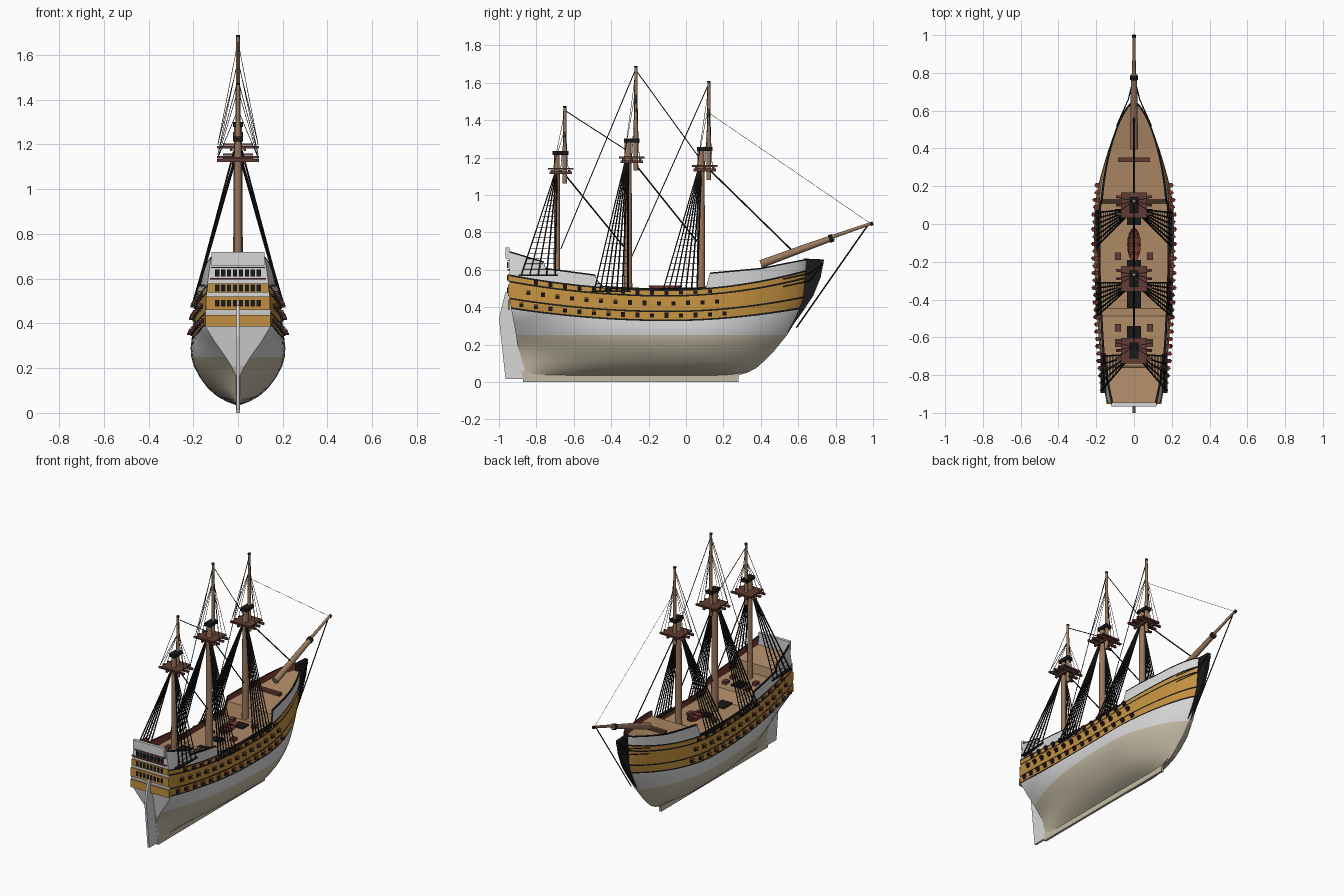
import bpy, bmesh, math
from mathutils import Vector, Matrix

cube = bpy.data.objects.get("Cube")
if cube:
    bpy.data.objects.remove(cube)


def material(name, r, g, b):
    m = bpy.data.materials.new(name)
    m.use_nodes = True
    m.diffuse_color = (r, g, b, 1)
    m.node_tree.nodes["Principled BSDF"].inputs["Base Color"].default_value = (r, g, b, 1)
    return m


GREY = material("pale grey", .68, .68, .68)
BEIGE = material("bottom beige", .56, .5, .38)
OCHRE = material("ochre", .54, .28, .05)
BLACK = material("black", .01, .01, .01)
DECK = material("deck tan", .42, .25, .13)
WOOD = material("mast wood", .32, .19, .11)
RED = material("dull red", .2, .04, .03)
BROWN = material("dark brown", .12, .045, .035)


def lerp(points, v):
    """Piecewise linear lookup."""
    if v <= points[0][0]:
        return points[0][1]
    for (a, p), (b, q) in zip(points, points[1:]):
        if v <= b:
            return p + (q - p) * (v - a) / (b - a)
    return points[-1][1]


def add_object(name, bm, mats, smooth=False):
    bmesh.ops.recalc_face_normals(bm, faces=bm.faces[:])
    me = bpy.data.meshes.new(name)
    bm.to_mesh(me)
    bm.free()
    for m in mats:
        me.materials.append(m)
    ob = bpy.data.objects.new(name, me)
    bpy.context.collection.objects.link(ob)
    if smooth:
        bpy.ops.object.select_all(action='DESELECT')
        ob.select_set(True)
        bpy.context.view_layer.objects.active = ob
        bpy.ops.object.shade_smooth_by_angle(angle=math.radians(35))
    return ob


def boxes(name, items, mat):
    bm = bmesh.new()
    for c, s in items:
        bmesh.ops.create_cube(bm, size=1, matrix=Matrix.Translation(c) @ Matrix.Diagonal((*s, 1)))
    return add_object(name, bm, [mat])


def spar(name, a, b, r1, r2, mat, sides=12):
    a, b = Vector(a), Vector(b)
    rot = (b - a).to_track_quat('Z', 'Y').to_matrix().to_4x4()
    bm = bmesh.new()
    bmesh.ops.create_cone(bm, cap_ends=True, segments=sides, radius1=r1, radius2=r2,
                          depth=(b - a).length, matrix=Matrix.Translation((a + b) / 2) @ rot)
    return add_object(name, bm, [mat], True)


def plate(name, outline, thick, mat):
    """Side-profile (y, z) outline given thickness across x."""
    bm = bmesh.new()
    f = bm.faces.new([bm.verts.new((-thick / 2, y, z)) for y, z in outline])
    ext = bmesh.ops.extrude_face_region(bm, geom=[f])
    bmesh.ops.translate(bm, vec=(thick, 0, 0),
                        verts=[v for v in ext["geom"] if isinstance(v, bmesh.types.BMVert)])
    return add_object(name, bm, [mat])


def ropes(name, lines, radius):
    cu = bpy.data.curves.new(name, 'CURVE')
    cu.dimensions = '3D'
    cu.bevel_depth = radius
    cu.bevel_resolution = 0
    for line in lines:
        sp = cu.splines.new('POLY')
        sp.points.add(len(line) - 1)
        for p, co in zip(sp.points, line):
            p.co = (*co, 1)
    cu.materials.append(BLACK)
    ob = bpy.data.objects.new(name, cu)
    bpy.context.collection.objects.link(ob)


# Hull shape rules: section, stern section, stem and stern profiles
MID = [(.035, .01), (.05, .05), (.075, .095), (.11, .135), (.16, .172), (.21, .198), (.25, .209),
       (.29, .212), (.35, .205), (.42, .197), (.5, .187), (.6, .178), (.72, .165)]
STERN = [(.035, .004), (.17, .006), (.25, .055), (.38, .148), (.46, .146), (.58, .137), (.72, .117)]
STEM = [(.035, .28), (.06, .36), (.14, .45), (.25, .54), (.35, .6), (.45, .635), (.65, .65)]
POST = [(.035, .87), (.45, .945)]
TOP = [(-.95, .7), (-.765, .645), (-.755, .61), (-.49, .575), (-.45, .5), (.11, .505),
       (.13, .585), (.4, .61), (.65, .66)]
FLOOR = [(-.95, .64), (-.765, .605), (-.755, .545), (-.49, .53), (-.45, .465), (.11, .465),
         (.13, .55), (.4, .57), (.65, .615)]


def half(u, z):
    if u > 0:
        return lerp(MID, z) * max(0, 1 - u * u) ** (.95 - .5 * z)
    k = abs(u) ** (2 + 3 * z)
    return lerp(MID, z) * (1 - k) + lerp(STERN, z) * k


def breadth(y, z):
    return half(y / lerp(STEM if y > 0 else POST, z), z)


def band(y, f):
    """Height inside the painted band, f from 0 (low edge) to 1 (high edge)."""
    c = ((y + .1) / (.75 if y > -.1 else .85)) ** 2
    low = .325 + .065 * c
    high = .495 + (.105 if y > -.1 else .08) * c
    return low + (high - low) * f


# Hull, inner bulwark and decks as one half shell, mirrored
STRIPES = [(0, BLACK), (.05, OCHRE), (.28, BLACK), (.33, OCHRE), (.77, BLACK), (.82, OCHRE),
           (.95, BLACK), (1, GREY)]
mats = [GREY, BEIGE, OCHRE, BLACK, DECK, RED]
stations = sorted([-.95 + .04 * i for i in range(40)] + [p[0] for p in TOP[1:-1]] + [.62, .635, .645, .65])
bm = bmesh.new()
columns = []
for y in stations:
    u = y / (.65 if y > 0 else .95)
    rows = [(p[0], BEIGE) for p in MID[:6]] + [(.25, GREY), (.25 + (band(y, 0) - .25) * .5, GREY)]
    rows += [(band(y, f), m) for f, m in STRIPES]
    top = max(lerp(TOP, y), band(y, 1) + .006)
    floor = min(lerp(FLOOR, y), top - .02)
    col = []
    for z, m in rows + [(top - .008, BLACK), (top, BLACK)]:
        col.append((bm.verts.new((half(u, z), u * lerp(STEM if u > 0 else POST, z), z)), m))
    yy = col[-1][0].co.y
    col.append((bm.verts.new((max(0, half(u, top) - .01), yy, top)), RED))
    col.append((bm.verts.new((max(0, half(u, floor) - .01), yy, floor)), DECK))
    col.append((bm.verts.new((0, yy, floor)), DECK))
    columns.append(col)
for a, b in zip(columns, columns[1:]):
    for i in range(len(a) - 1):
        f = bm.faces.new((a[i][0], b[i][0], b[i + 1][0], a[i + 1][0]))
        f.material_index = mats.index(a[i][1])
# Flat transom closing the stern
outer = [v for v, m in columns[0][:-3]]
centre = [bm.verts.new((0, v.co.y, v.co.z)) for v in outer]
for i in range(len(outer) - 1):
    f = bm.faces.new((outer[i], outer[i + 1], centre[i + 1], centre[i]))
    f.material_index = 1 if outer[i].co.z < .2 else 0
bmesh.ops.remove_doubles(bm, verts=bm.verts[:], dist=.0002)
hull = add_object("hull", bm, mats, True)
hull.modifiers.new("Mirror", 'MIRROR')

# Stern decoration, taffrail and windows
boxes("stern_bands", [((0, -.948, z), (w * 2, .009, h)) for z, h, w in
                      ((.412, .052, .146), (.49, .06, .143), (.558, .04, .137))], OCHRE)
boxes("stern_windows", [((x * .0265, -.952, z), (.019, .008, .03)) for z in (.49, .558, .625)
                        for x in (-3.5, -2.5, -1.5, -.5, .5, 1.5, 2.5, 3.5)], BLACK)
boxes("stern_sills", [((0, -.95, z), (w, .01, .006)) for z, w in ((.6, .25), (.65, .24))], RED)
boxes("taffrail", [((0, -.955, .69), (.236, .02, .06))], GREY)

# Keel, rudder and stem
plate("keel", [(-.87, 0), (.28, 0), (.28, .035), (.34, .06), (-.88, .06)], .016, BEIGE)
plate("sternpost", [(-.87, 0), (-.85, .2), (-.93, .5), (-.955, .5)], .016, GREY)
plate("rudder", [(-.965, .015), (-.87, .015), (-.945, .48), (-.965, .48), (-1, .34)], .014, GREY)
plate("stem", [(.54, .26), (.62, .37), (.68, .46), (.72, .56), (.738, .655), (.63, .66),
               (.625, .44), (.58, .34)], .024, BLACK)

# Gun ports, lids and barrels
ports, lids, barrels = [], [], []
for s in (-1, 1):
    for row, f in enumerate((.165, .55, .885)):
        for i in range(15 - row):
            y = -.88 + .0775 * (i + row * .5)
            z = band(y, f)
            x = breadth(y, z)
            ports.append(((s * x, y, z), (.014, .022, .02)))
            lids.append(((s * (x + .008), y, z + .013), (.02, .022, .004)))
            barrels.append(((s * (x + .009), y, z), (.028, .008, .008)))
boxes("gun_ports", ports, BLACK)
boxes("gun_port_lids", lids, RED)
boxes("gun_barrels", barrels, BROWN)

# Masts: name, y, foot, cap height, platform height, topmast foot and head, shroud range, shroud base
MASTS = [("fore", .08, .5, 1.245, 1.155, 1.08, 1.61, .06, -.12, .5, 7),
         ("main", -.31, .46, 1.29, 1.2, 1.13, 1.69, -.31, -.49, .49, 7),
         ("mizzen", -.69, .54, 1.225, 1.14, 1.06, 1.475, -.7, -.88, .575, 5)]
shrouds, ratlines, upper, channels = [], [], [], []
for name, y, foot, cap, plat, tfoot, head, s0, s1, base, n in MASTS:
    r = .018 if name == "mizzen" else .023
    spar(name + "_lower_mast", (0, y, foot), (0, y, cap), r, r * .8, WOOD)
    spar(name + "_topmast", (0, y + .042, tfoot), (0, y + .042, head), .013, .008, WOOD)
    spar(name + "_topmast_button", (0, y + .042, head - .01), (0, y + .042, head), .01, .01, BLACK)
    boxes(name + "_mast_cap", [((0, y + .02, cap), (.045, .085, .022))], BLACK)
    boxes(name + "_top", [((0, y + .02, plat), (.135, .135, .01))]
          + [((0, y + .02 + d, plat - .012), (.19, .014, .012)) for d in (-.045, 0, .045)]
          + [((s * .03, y + .02, plat - .022), (.012, .12, .014)) for s in (-1, 1)], BROWN)
    for s in (-1, 1):
        x0 = breadth((s0 + s1) / 2, base) + .012
        channels.append(((s * (x0 - .008), (s0 + s1) / 2, base - .005), (.028, s0 - s1 + .03, .008)))
        feet = [Vector((s * x0, s0 + (s1 - s0) * i / (n - 1), base)) for i in range(n)]
        peak = Vector((s * .018, y, plat - .03))
        shrouds += [(f, peak + Vector((0, -.003 * i, 0))) for i, f in enumerate(feet)]
        for k in range(1, 17):
            ratlines.append([f.lerp(peak, k / 19) for f in feet])
        for d in (-.04, 0, .04):
            upper.append(((s * .09, y + .02 + d, plat), (0, y + .042, head - .12)))
        upper.append(((s * .09, y - .02, plat), (0, y + .042, head - .03)))
ropes("shrouds", shrouds, .0042)
ropes("ratlines", ratlines, .0013)
ropes("topmast_shrouds", upper, .0015)
boxes("channels", channels, BLACK)

# Bowsprit
spar("bowsprit", (0, .4, .63), (0, .79, .773), .022, .016, WOOD)
spar("jib_boom", (0, .6, .712), (0, .99, .848), .012, .008, WOOD)
spar("bowsprit_cap", (0, .765, .764), (0, .785, .771), .021, .021, BLACK)
spar("jib_boom_end", (0, .985, .843), (0, 1, .849), .01, .01, BLACK)

# Stays
ropes("lower_stays", [((0, .12, 1.14), (0, .57, .7)), ((0, -.26, 1.15), (0, .06, .75)),
                      ((0, -.64, 1.1), (0, -.33, .72)), ((0, .97, .835), (0, .59, .29))], .004)
ropes("upper_stays", [((0, -.27, 1.67), (0, .07, 1.2)), ((0, -.645, 1.45), (0, -.32, 1.24)),
                      ((0, -.27, 1.67), (0, -.67, .71)), ((0, .12, 1.59), (0, -.29, .67))], .0025)
ropes("fore_topmast_stay", [((0, .12, 1.44), (0, .99, .845))], .001)
ropes("head_rails", [((s * .012, .735, .635), (s * .03, .66, z + .03), (s * (breadth(.52, z) + .003), .52, z))
                     for s in (-1, 1) for z in (.51, .55)], .003)

# Deck fittings
boxes("cat_beam", [((0, .34, .585), (.17, .025, .02))], BROWN)
boxes("gratings", [((0, y, z), (.075, l, .014)) for y, l, z in
                   ((.03, .07, .468), (-.22, .06, .468), (-.4, .09, .468), (-.58, .08, .538))], BLACK)
boxes("deck_lockers", [((s * .085, y, z), (.03, .04, .02)) for s in (-1, 1) for y, z in
                       ((-.17, .475), (.06, .475), (-.55, .545), (-.63, .55))], BROWN)
bm = bmesh.new()
bmesh.ops.create_uvsphere(bm, u_segments=16, v_segments=8, radius=1)
bmesh.ops.bisect_plane(bm, geom=bm.verts[:] + bm.edges[:] + bm.faces[:], plane_co=(0, 0, 0),
                       plane_no=(0, 0, 1), clear_outer=True)
bmesh.ops.transform(bm, verts=bm.verts[:], matrix=Matrix.Translation((0, -.11, .515))
                    @ Matrix.Diagonal((.036, .09, .04, 1)))
add_object("ship_boat", bm, [RED], True)
boxes("boat_thwarts", [((0, -.11 + d, .508), (.06, .012, .005)) for d in (-.045, 0, .045)], BROWN)
